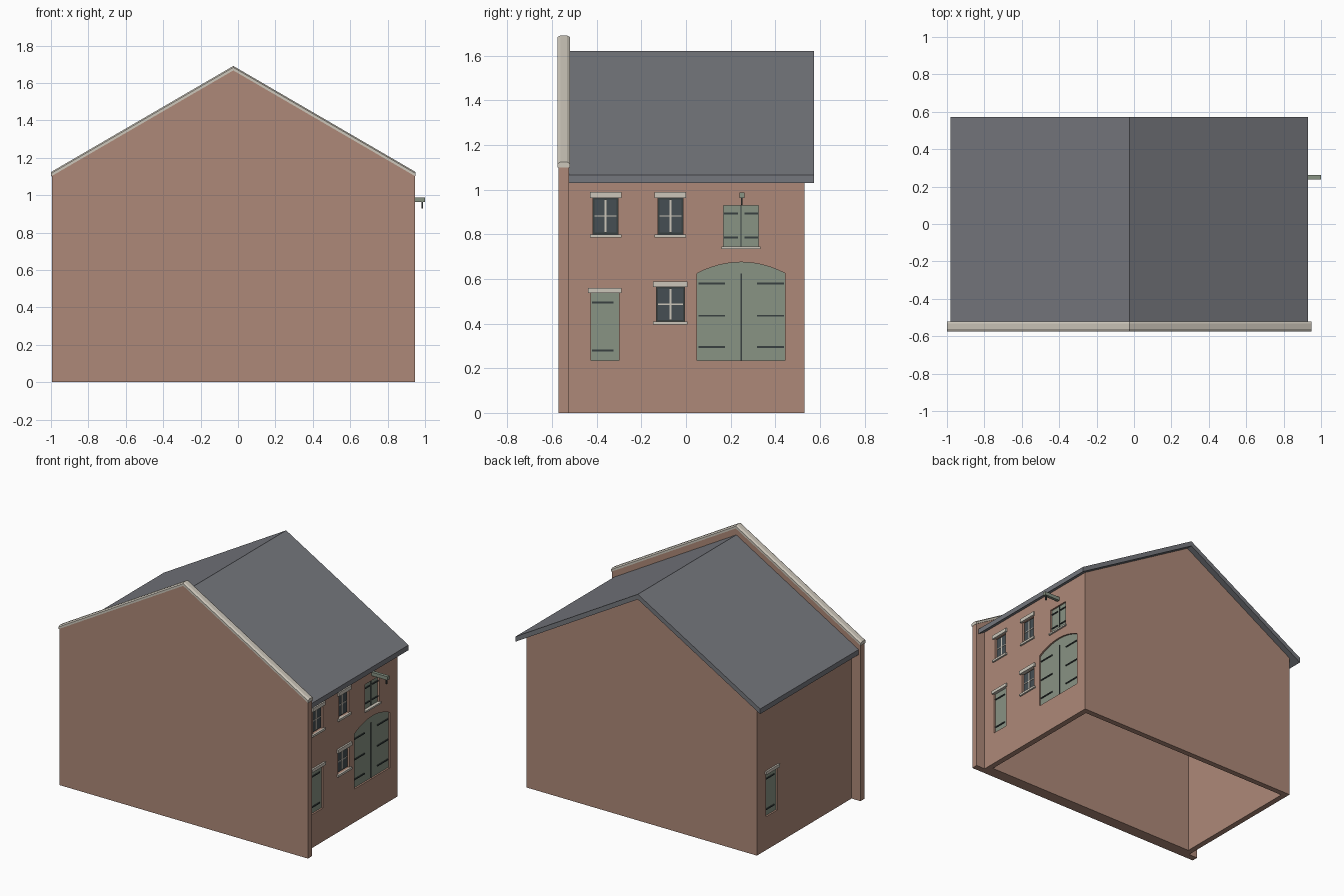
import bpy
import bmesh

if "Cube" in bpy.data.objects:
    bpy.data.objects.remove(bpy.data.objects["Cube"], do_unlink=True)

CX = -0.025        # centre line of the building
HALF = 0.90        # half width of the walls
RECESS = 0.02      # depth of the openings


def material(name, *rgb):
    col = [(c / 255 / 12.92) if c < 11 else ((c / 255 + 0.055) / 1.055) ** 2.4 for c in rgb] + [1]
    m = bpy.data.materials.new(name)
    m.use_nodes = True
    m.diffuse_color = col
    m.node_tree.nodes["Principled BSDF"].inputs["Base Color"].default_value = col
    return m


BRICK = material("brick", 174, 137, 120)
SLATE = material("slate", 117, 119, 125)
STONE = material("pale stone", 204, 198, 186)
GREEN = material("sage paint", 136, 147, 132)
GLASS = material("dark glass", 70, 78, 83)
IRON = material("black iron", 56, 64, 64)


def loft(name, rings, mat):
    """Skin a row of equal rings and cap both ends."""
    bm = bmesh.new()
    rows = [[bm.verts.new(p) for p in ring] for ring in rings]
    n = len(rows[0])
    for a, b in zip(rows, rows[1:]):
        for i in range(n):
            j = (i + 1) % n
            bm.faces.new((a[i], a[j], b[j], b[i]))
    bm.faces.new(rows[0])
    bm.faces.new(rows[-1][::-1])
    bmesh.ops.recalc_face_normals(bm, faces=bm.faces)
    mesh = bpy.data.meshes.new(name)
    bm.to_mesh(mesh)
    bm.free()
    mesh.materials.append(mat)
    obj = bpy.data.objects.new(name, mesh)
    bpy.context.collection.objects.link(obj)
    return obj


def gable(name, half, base, eave, apex, y0, y1, mat):
    pts = [(-half, base), (half, base), (half, eave), (0, apex), (-half, eave)]
    return loft(name, [[(CX + x, y, z) for x, z in pts] for y in (y0, y1)], mat)


def on_wall(name, pts, d0, d1, mat, side=1):
    """Extrude a (y, z) outline from depth d0 to d1 measured outward from a side wall."""
    return loft(name, [[(CX + side * (HALF + d), y, z) for y, z in pts] for d in (d0, d1)], mat)


def rect(y, z, w, h):
    """Rectangle centred on y, standing on z."""
    return [(y - w / 2, z), (y + w / 2, z), (y + w / 2, z + h), (y - w / 2, z + h)]


def cut(target, cutter):
    mod = target.modifiers.new("cut", 'BOOLEAN')
    mod.operation = 'DIFFERENCE'
    mod.solver = 'EXACT'
    mod.object = cutter
    bpy.context.view_layer.objects.active = target
    bpy.ops.object.modifier_apply(modifier=mod.name)
    bpy.data.objects.remove(cutter, do_unlink=True)


# Hollow brick body, open underneath
walls = gable("walls", HALF, 0, 1.07, 1.593, -0.525, 0.53, BRICK)
cut(walls, gable("hollow", HALF - 0.04, -0.1, 1.04, 1.54, -0.485, 0.49, BRICK))

# Raised front gable wall
gable("front_gable", 0.97, 0, 1.105, 1.668, -0.57, -0.525, BRICK)

# Stone coping following the gable slopes
section = [(-0.575, 0), (-0.575, 0.016), (-0.562, 0.024), (-0.533, 0.024), (-0.52, 0.016), (-0.52, 0)]
loft("gable_coping", [[(CX + x, y, z + dz) for y, dz in section]
                      for x, z in ((-0.975, 1.10), (0, 1.667), (0.975, 1.10))], STONE)

# Slate roof slab
eave, ridge, thick = 1.066, 1.62, 0.036
roof = [(-0.955, eave), (0, ridge), (0.955, eave),
        (0.955, eave - thick), (0, ridge - thick), (-0.955, eave - thick)]
loft("roof", [[(CX + x, y, z) for x, z in roof] for y in (-0.525, 0.573)], SLATE)


def opening(pts, side=1):
    cut(walls, on_wall("opening", pts, -RECESS, 0.1, BRICK, side))


def stone_bar(name, y, z, w, h, side=1):
    on_wall(name, rect(y, z, w, h), -0.01, 0.012, STONE, side)


def hinges(name, y, w, heights, side=1):
    for z in heights:
        on_wall(name, rect(y, z - 0.004, w, 0.008), -0.014, -0.006, IRON, side)


def window(y, z, w, h):
    opening(rect(y, z, w, h))
    on_wall("window_frame", rect(y, z, w, h), -0.022, -0.016, IRON)
    gw, gh = w - 0.014, h - 0.014
    on_wall("window_glass", rect(y, z + 0.007, gw, gh), -0.018, -0.013, GLASS)
    on_wall("window_mullion", rect(y, z + 0.007, 0.009, gh), -0.016, -0.009, STONE)
    on_wall("window_crossbar", rect(y, z + h / 2 - 0.003, gw, 0.006), -0.016, -0.010, STONE)
    stone_bar("window_lintel", y, z + h, w + 0.03, 0.026)
    stone_bar("window_sill", y, z - 0.015, w + 0.03, 0.015)


def small_door(y, side):
    shape = rect(y, 0.235, 0.125, 0.305)
    opening(shape, side)
    on_wall("small_door", shape, -0.022, -0.012, GREEN, side)
    hinges("small_door_hinge", y - 0.01 * side, 0.095, (0.28, 0.495), side)
    stone_bar("small_door_lintel", y, 0.538, 0.15, 0.022, side)


# Windows and single doors
for y, z, w, h in ((-0.36, 0.80, 0.112, 0.163), (-0.07, 0.80, 0.112, 0.163), (-0.07, 0.41, 0.125, 0.153)):
    window(y, z, w, h)
small_door(-0.363, 1)
small_door(0.365, -1)

# Arched double gate
MID, GW, SPRING, RISE = 0.247, 0.395, 0.625, 0.05
arch = [(MID - GW / 2, 0.235), (MID + GW / 2, 0.235)]
for i in range(13):
    t = 1 - i / 6
    arch.append((MID + t * GW / 2, SPRING + RISE * (1 - t * t)))
opening(arch)
on_wall("gate", arch, -0.022, -0.012, GREEN)
on_wall("gate_seam", rect(MID, 0.235, 0.006, 0.39), -0.014, -0.008, IRON)
for s in (-1, 1):
    hinges("gate_hinge", MID + s * 0.132, 0.12, (0.295, 0.435, 0.58))

# Loft hatch
hatch = rect(MID, 0.745, 0.157, 0.183)
opening(hatch)
on_wall("loft_hatch", hatch, -0.022, -0.012, GREEN)
on_wall("loft_hatch_seam", rect(MID, 0.745, 0.005, 0.183), -0.014, -0.008, IRON)
stone_bar("loft_hatch_sill", MID, 0.735, 0.175, 0.011)
for s in (-1, 1):
    hinges("loft_hatch_hinge", MID + s * 0.045, 0.062, (0.785, 0.893))

# Hoist beam with its hook
on_wall("hoist_beam", rect(0.25, 0.963, 0.022, 0.025), -0.02, 0.125, GREEN)
on_wall("hoist_hook", rect(0.25, 0.93, 0.008, 0.036), 0.106, 0.114, IRON)
